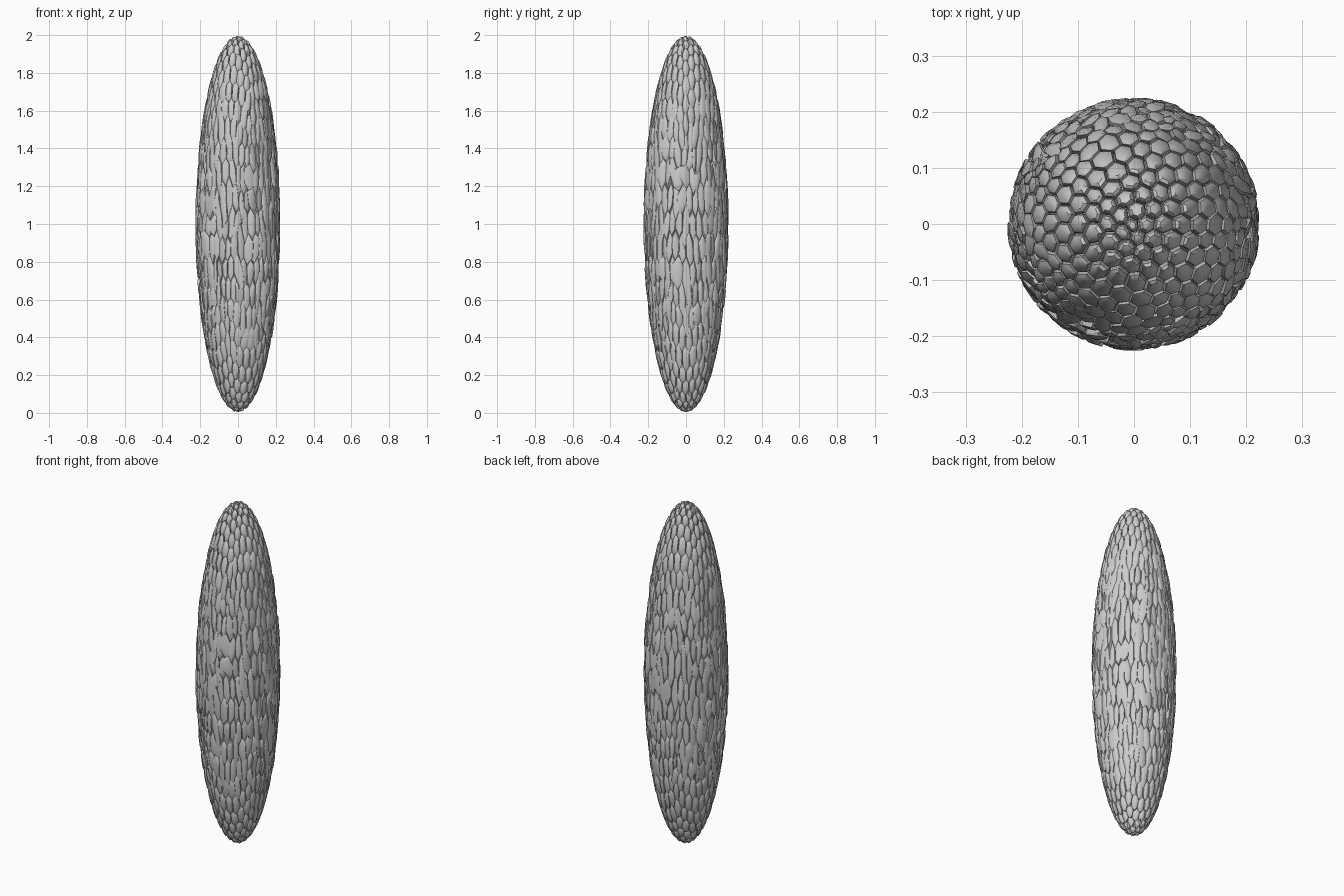
import bpy, bmesh, math, random
from mathutils import Vector

if "Cube" in bpy.data.objects:
    bpy.data.objects.remove(bpy.data.objects["Cube"])

random.seed(7)
RX, RZ = 0.226, 0.997


def place(direction, r):
    """Unit-sphere direction and relative depth -> point on the tall ellipsoid."""
    d = direction.normalized() * r
    return Vector((d.x * RX, d.y * RX, 1.0 + d.z * RZ))


def make_object(name, bm):
    bmesh.ops.recalc_face_normals(bm, faces=bm.faces)
    me = bpy.data.meshes.new(name)
    bm.to_mesh(me)
    bm.free()
    ob = bpy.data.objects.new(name, me)
    bpy.context.collection.objects.link(ob)
    bpy.context.view_layer.objects.active = ob
    ob.select_set(True)
    bpy.ops.object.shade_smooth_by_angle(angle=math.radians(40))
    ob.select_set(False)
    return ob


# core beneath the scales
bm = bmesh.new()
bmesh.ops.create_icosphere(bm, subdivisions=5, radius=1)
for v in bm.verts:
    v.co = place(v.co, 0.935)
make_object("core", bm)

# irregular cell layout: each vertex of a jittered sphere becomes one scale
grid = bmesh.new()
bmesh.ops.create_icosphere(grid, subdivisions=4, radius=1)
for v in grid.verts:
    j = 0.022 + 0.02 * (1 - abs(v.co.z))
    v.co = (v.co + Vector([random.uniform(-j, j) for _ in range(3)])).normalized()

# scales: tidy pillows at the ends, tilted overlapping shards around the middle
bm = bmesh.new()
for v in grid.verts:
    c = v.co.copy()
    mess = min(1.0, max(0.0, (0.85 - abs(c.z)) / 0.5))
    side = c.cross(Vector((0.3, 0.2, 1))).normalized()
    up = c.cross(side).normalized()
    corners = [f.calc_center_median() for f in v.link_faces]
    mid = sum(corners, Vector()) / len(corners)
    corners.sort(key=lambda p: math.atan2((p - mid).dot(up), (p - mid).dot(side)))
    a = random.uniform(0, math.tau)
    axis = side * math.cos(a) + up * math.sin(a)
    tilt = mess * random.uniform(0, 0.45)
    stretch = 1 + mess * random.choice((0, 0.1, 0.3, 0.5, 1.0))
    sink = mess * random.uniform(0, 0.025)

    def ring(scale, depth):
        out = []
        for p in corners:
            d = (p - mid) * scale
            along = d.dot(axis)
            d += axis * along * (stretch - 1)
            r = depth - sink + along * stretch * tilt
            out.append(bm.verts.new(place(mid + d, min(1.0, r))))
        return out

    rings = [ring(0.98, 0.915), ring(0.95, 0.965), ring(0.84, 0.988), ring(0.5, 0.998)]
    n = len(corners)
    for lo, hi in zip(rings, rings[1:]):
        for i in range(n):
            k = (i + 1) % n
            bm.faces.new((lo[i], lo[k], hi[k], hi[i]))
    tip = bm.verts.new(place(mid, 1.0 - sink))
    for i in range(n):
        bm.faces.new((rings[-1][i], rings[-1][(i + 1) % n], tip))
grid.free()
make_object("scales", bm)
